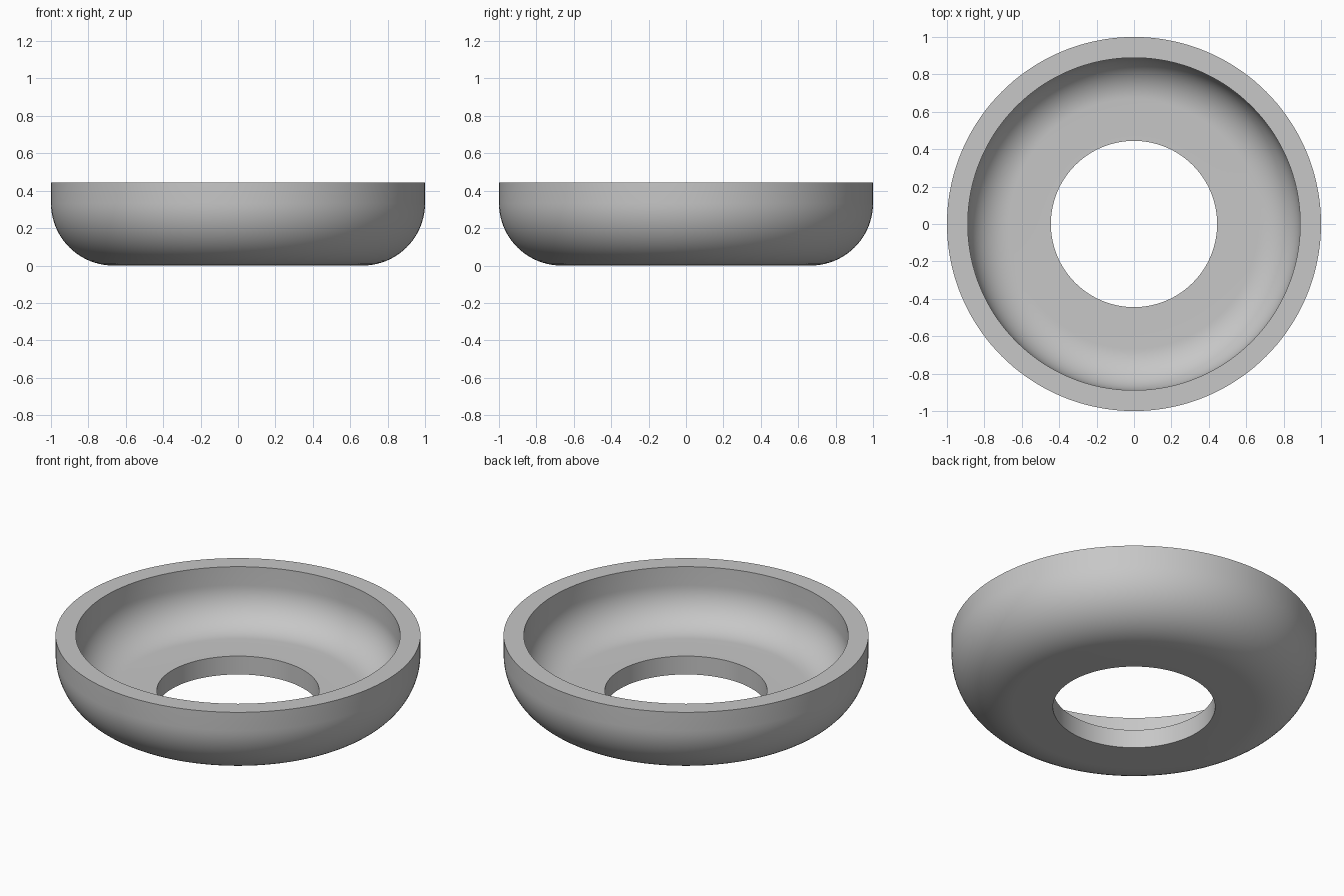
import bpy, bmesh
from math import pi, sin, cos, radians
from mathutils import Vector

cube = bpy.data.objects.get("Cube")
if cube:
    bpy.data.objects.remove(cube, do_unlink=True)

WALL = 1 / 9            # wall thickness, the unit of every dimension
OUTER = 1.0
HEIGHT = 4 * WALL
HOLE = 4 * WALL
FILLET = 3 * WALL
SEGMENTS = 144
ARC_STEPS = 20

# Plain grey material
grey = bpy.data.materials.new("light grey")
grey.use_nodes = True
colour = (0.57, 0.57, 0.57, 1)
grey.diffuse_color = colour
grey.node_tree.nodes["Principled BSDF"].inputs["Base Color"].default_value = colour


def corner(radius):
    """Quarter arc from the flat floor up to the upright wall."""
    centre = OUTER - FILLET
    steps = [pi / 2 * i / ARC_STEPS for i in range(ARC_STEPS + 1)]
    return [(centre + radius * sin(a), FILLET - radius * cos(a)) for a in steps]


# Closed cross-section: outside going up, inside coming back down
profile = [(HOLE, 0)] + corner(FILLET) + [(OUTER, HEIGHT)]
profile += [(OUTER - WALL, HEIGHT)] + corner(FILLET - WALL)[::-1] + [(HOLE, WALL)]

# Revolve the cross-section into a dish with a hole in its floor
bm = bmesh.new()
verts = [bm.verts.new((r, 0, z)) for r, z in profile]
edges = [bm.edges.new((v, verts[i - 1])) for i, v in enumerate(verts)]
bmesh.ops.spin(bm, geom=verts + edges, cent=Vector(), axis=(0, 0, 1),
               angle=2 * pi, steps=SEGMENTS, use_merge=True)
bmesh.ops.remove_doubles(bm, verts=bm.verts, dist=1e-5)
bmesh.ops.recalc_face_normals(bm, faces=bm.faces)

mesh = bpy.data.meshes.new("dish_ring")
bm.to_mesh(mesh)
bm.free()
mesh.materials.append(grey)
dish = bpy.data.objects.new("dish_ring", mesh)
bpy.context.collection.objects.link(dish)

# Smooth curves, sharp rims
bpy.ops.object.select_all(action="DESELECT")
dish.select_set(True)
bpy.context.view_layer.objects.active = dish
bpy.ops.object.shade_smooth_by_angle(angle=radians(30))
